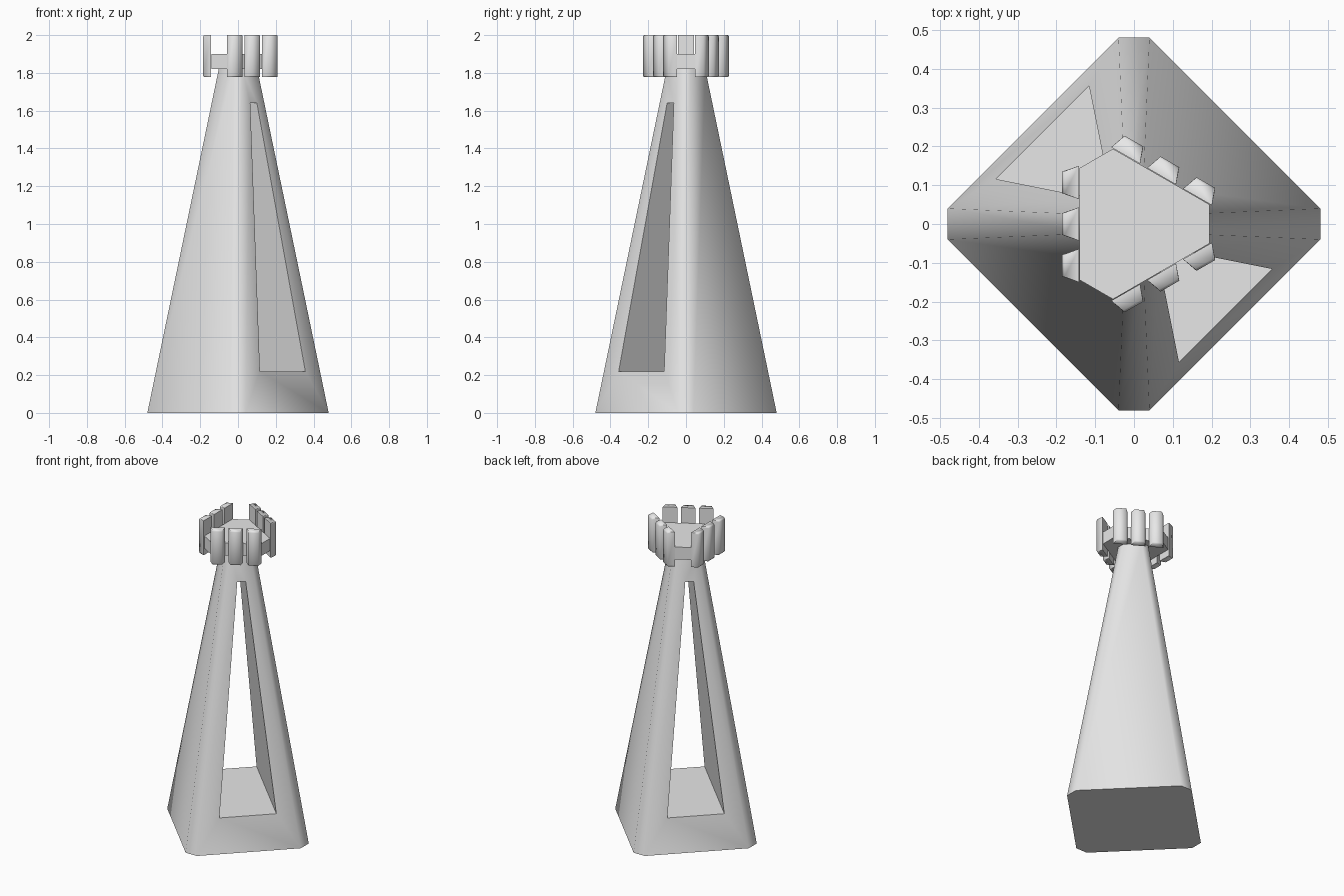
import bpy
import math
from mathutils import Matrix, Vector

default = bpy.data.objects.get("Cube")
if default:
    bpy.data.objects.remove(default, do_unlink=True)

stone = bpy.data.materials.new("light_grey")
stone.use_nodes = True
stone.diffuse_color = (0.8, 0.8, 0.8, 1)
stone.node_tree.nodes["Principled BSDF"].inputs["Base Color"].default_value = (0.8, 0.8, 0.8, 1)


def loft(name, rings):
    """Closed solid through rings of equal point count."""
    n = len(rings[0])
    verts = [p for ring in rings for p in ring]
    faces = [list(range(n))[::-1], [len(verts) - n + i for i in range(n)]]
    for r in range(len(rings) - 1):
        for i in range(n):
            j = (i + 1) % n
            a, b = r * n, (r + 1) * n
            faces.append([a + i, a + j, b + j, b + i])
    mesh = bpy.data.meshes.new(name)
    mesh.from_pydata(verts, [], faces)
    mesh.materials.append(stone)
    obj = bpy.data.objects.new(name, mesh)
    bpy.context.collection.objects.link(obj)
    return obj


def activate(obj):
    bpy.ops.object.select_all(action="DESELECT")
    obj.select_set(True)
    bpy.context.view_layer.objects.active = obj


def smooth(obj, degrees):
    activate(obj)
    bpy.ops.object.shade_smooth_by_angle(angle=math.radians(degrees))


def turned_ring(pair, count, z):
    """Repeat a pair of corner points around the z axis."""
    ring = []
    for k in range(count):
        turn = Matrix.Rotation(math.tau * k / count, 3, "Z")
        ring += [turn @ Vector((x, y, z)) for x, y in pair]
    return ring


# Tapering square tower with cut corners
tower = loft("tower", [
    turned_ring([(0.48, -0.04), (0.48, 0.04)], 4, 0),
    turned_ring([(0.102, -0.024), (0.102, 0.024)], 4, 1.82),
])

# Tall tapered opening running through two opposite walls
across = Vector((1, 1, 0)).normalized()
through = Vector((1, -1, 0)).normalized()
outline = [(-0.17, 0.22), (0.17, 0.22), (0.025, 1.64), (-0.025, 1.64)]
cutter = loft("opening_cutter", [
    [across * u + Vector((0, 0, z)) + through * d for u, z in outline]
    for d in (-1, 1)
])
cutter.hide_render = True
cut = tower.modifiers.new("opening", "BOOLEAN")
cut.operation = "DIFFERENCE"
cut.solver = "EXACT"
cut.object = cutter
bpy.context.view_layer.update()
activate(tower)
bpy.ops.object.modifier_apply(modifier=cut.name)
bpy.data.objects.remove(cutter, do_unlink=True)
smooth(tower, 50)

# Three-sided platform with blunt corners
corner = [(0.195, -0.05), (0.195, 0.05)]
loft("platform", [turned_ring(corner, 3, z) for z in (1.82, 1.90)])

# Battlement blocks, three on each long side
INNER, OUTER = 0.142, 0.185
LOW, HIGH = 1.777, 2.0


def block_ring(depth, half, z):
    return [(INNER, -0.043, z), (depth, -half, z), (depth, half, z), (INNER, 0.043, z)]


for side in range(3):
    for slot in (-1, 0, 1):
        block = loft(f"battlement_{side + 1}_{slot + 2}", [
            block_ring(OUTER - 0.006, 0.029, LOW),
            block_ring(OUTER, 0.028, LOW + 0.008),
            block_ring(OUTER, 0.028, HIGH - 0.008),
            block_ring(OUTER - 0.006, 0.029, HIGH),
        ])
        spin = Matrix.Rotation(math.pi / 3 + math.tau * side / 3, 4, "Z")
        block.data.transform(spin @ Matrix.Translation((0, slot * 0.107, 0)))
        smooth(block, 80)
